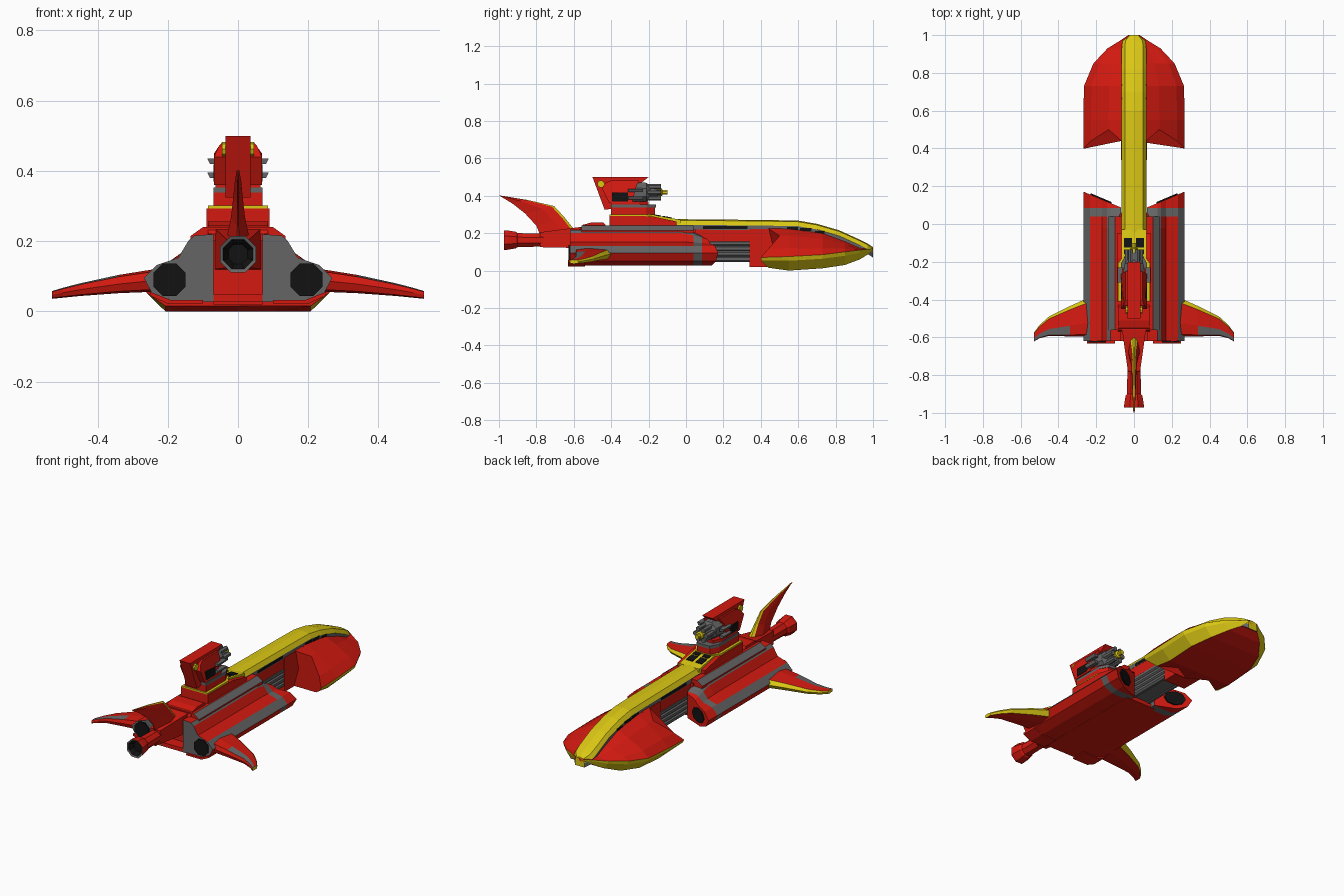
import bpy, bmesh
from math import sin, cos, pi

if "Cube" in bpy.data.objects:
    bpy.data.objects.remove(bpy.data.objects["Cube"])

PAL = {}
for key, col in dict(red=(0.65, 0.01, 0.005), yellow=(0.7, 0.57, 0.007),
                     grey=(0.13, 0.13, 0.13), black=(0.006, 0.006, 0.006)).items():
    m = bpy.data.materials.new(key)
    m.diffuse_color = (*col, 1)
    m.use_nodes = True
    m.node_tree.nodes["Principled BSDF"].inputs["Base Color"].default_value = m.diffuse_color
    PAL[key] = m
KEYS = list(PAL)


def loft(name, rings, mat, mirror=False):
    """Skin closed rings of points; mat is a colour or f(ring, side), caps are side -1."""
    pick = mat if callable(mat) else (lambda i, j: mat)
    bm = bmesh.new()
    vs = [[bm.verts.new(p) for p in r] for r in rings]
    n = len(rings[0])
    for i in range(len(rings) - 1):
        for j in range(n):
            k = (j + 1) % n
            f = bm.faces.new((vs[i][j], vs[i][k], vs[i + 1][k], vs[i + 1][j]))
            f.material_index = KEYS.index(pick(i, j))
    for i in (0, len(rings) - 1):
        f = bm.faces.new(vs[i])
        f.material_index = KEYS.index(pick(i, -1))
    bmesh.ops.recalc_face_normals(bm, faces=bm.faces)
    me = bpy.data.meshes.new(name)
    bm.to_mesh(me)
    bm.free()
    for k in KEYS:
        me.materials.append(PAL[k])
    ob = bpy.data.objects.new(name, me)
    bpy.context.collection.objects.link(ob)
    if mirror:
        ob.modifiers.new("mirror", 'MIRROR').use_mirror_merge = False
    return ob


def slab(name, pts, w, mat):
    """Side profile (y, z[, half width]) extruded across x."""
    pts = [(*p, w)[:3] for p in pts]
    return loft(name, [[(s * q, y, z) for y, z, q in pts] for s in (-1, 1)], mat)


def box(name, x0, x1, y0, y1, z0, z1, mat, mirror=False):
    return loft(name, [[(x0, y, z0), (x1, y, z0), (x1, y, z1), (x0, y, z1)]
                       for y in (y0, y1)], mat, mirror)


def turned(name, x, z, prof, mat, n=8, mirror=False):
    """Round part along y from (y, radius) pairs."""
    return loft(name, [[(x + r * cos(2 * pi * (k + .5) / n), y, z + r * sin(2 * pi * (k + .5) / n))
                        for k in range(n)] for y, r in prof], mat, mirror)


# spine: yellow top, grey window band
spine = [(-.05, .275, .065), (.45, .27, .065), (.6, .267, .065), (.7, .25, .065),
         (.82, .215, .065), (.93, .165, .065), (.97, .145, .06), (1, .125, .03)]
loft("spine", [[(w, y, z - .055), (w, y, z - .03), (w * .75, y, z - .006), (0, y, z),
                (-w * .75, y, z - .006), (-w, y, z - .03), (-w, y, z - .055)] for y, z, w in spine],
     lambda i, j: 'grey' if j in (0, 5, 6) else 'yellow')
for i, (a, b, z) in enumerate([(.09, .33, .222), (.54, .6, .217), (.61, .67, .212), (.69, .74, .196)]):
    box(f"spine_window_{i}", .05, .067, a, b, z, z + .015, 'black', True)

# nose hood: one half lofted along y, swallow-tail rear
hood = []
for y, zt, xr, zr, zb in [(.4, .27, .268, .07, .015), (.55, .268, .268, .075, 0), (.73, .244, .265, .085, .012),
                          (.85, .2, .215, .1, .03), (.93, .165, .14, .11, .06),
                          (.97, .145, .075, .115, .085), (1, .125, .03, .118, .1)]:
    zi = max(zt - .045, zr)
    r = [(0, y, zi), (min(.066, xr), y, zi), (max(.5 * xr, min(.067, xr)), y, zr + .75 * (zi - zr)),
         (xr * .85, y, zr + .3 * (zi - zr)), (xr, y, zr), (xr * .97, y, zr - .3 * (zr - zb)),
         (xr * .77, y, zb), (xr * .4, y, zb), (0, y, zb)]
    if not hood:
        r = [(x, yy, z) for (x, _, z), yy in zip(r, (.44, .44, .5, .44, .4, .4, .44, .5, .44))]
    hood.append(r)
loft("nose_hood", hood, lambda i, j: 'yellow' if j in (4, 5) else 'red', True)

# neck with ribbed grey pipes
box("neck_upper", -.064, .064, -.05, .46, .155, .225, 'red')
box("neck_collar", -.07, .07, .34, .52, .02, .222, 'red')
box("neck_core", -.05, .05, .04, .36, .05, .16, 'grey')
for i in range(4):
    turned(f"neck_pipe_{i}", .05, .062 + .028 * i, [(.04, .018), (.35, .018)], 'grey', 8, True)

# side pods: shaped section with a slanted scoop front
sec = [(.07, .028), (.19, .028), (.245, .052), (.268, .095), (.232, .132), (.17, .153),
       (.142, .2), (.125, .216), (.07, .22)]


def pod_ring(y, top, slant=0):
    return [(x, y + slant * (x - .07), z if z < .14 else .14 + (z - .14) * top) for x, z in sec]


def pod_mat(i, j):
    if j == -1:
        return 'grey' if i == 0 else 'red'
    return 'grey' if i == 2 or (j in (3, 6) and i < 3) else 'red'


loft("side_pod", [pod_ring(-.62, 1), pod_ring(-.02, 1), pod_ring(.04, .8), pod_ring(.085, .55),
                  pod_ring(.088, .4, .42)], pod_mat, True)
turned("pod_exhaust", .195, .09, [(-.628, .05), (-.6, .05)], 'black', 8, True)
loft("pod_intake", [[(.175 + .055 * cos(k * pi / 4), .137 + d + .42 * .055 * cos(k * pi / 4),
                      .09 + .042 * sin(k * pi / 4)) for k in range(8)] for d in (-.03, .003)], 'black', True)
# red lip around each pod's rear
loft("pod_rear_lip", [[(.1, y, .022), (.2, y, .022), (.25, y, .045), (.25, y, .056), (.19, y, .032), (.1, y, .032)]
                      for y in (-.632, -.54)], 'red', True)

# central hull and decks
box("hull_core", -.08, .08, -.55, .05, .04, .22, 'red')
box("belly_plate", -.1, .1, -.62, .06, .027, .05, 'red')
loft("main_deck", [[(s * w, y, z) for s, w, z in ((-1, .135, .2), (-1, .135, .215), (-1, .1, .24),
                                                  (1, .1, .24), (1, .135, .215), (1, .135, .2))]
                   for y in (-.56, .04)], lambda i, j: 'grey' if j in (1, 3) else 'red')
slab("rear_deck_step", [(-.57, .22), (-.55, .245), (-.51, .256), (-.44, .256), (-.42, .23)], .085, 'red')
slab("turret_plinth", [(-.41, .23), (-.41, .293), (-.18, .29), (-.05, .262), (-.05, .23)], .09, 'red')
slab("cockpit_cover", [(-.2, .25), (-.2, .302), (-.03, .272), (-.03, .25)], .066, 'yellow')
for i, y in enumerate((-.125, -.185)):
    loft(f"cockpit_window_{i}", [[(x, yy, .267 - .176 * (yy + .03) + h) for x, h in
                                 ((.01, 0), (.052, 0), (.052, .009), (.01, .009))]
                                for yy in (y, y + .05)], 'black', True)

# turret base layers
for name, w, y0, y1, z0, z1, c in [("turret_ring", .085, -.41, -.16, .29, .301, 'yellow'),
                                   ("turret_base", .07, -.4, -.165, .3, .338, 'red'),
                                   ("turret_band", .07, -.4, -.16, .336, .353, 'grey'),
                                   ("turret_neck", .064, -.4, -.2, .352, .37, 'red')]:
    loft(name, [[(-w, y0, z), (w, y0, z), (w, y1 - .05, z), (w * .6, y1, z), (-w * .6, y1, z),
                 (-w, y1 - .05, z)] for z in (z0, z1)], c)

# turret head, crest, studs and gun
slab("turret_head", [(-.45, .44, .068), (-.43, .47, .055), (-.4, .482, .045), (-.25, .482, .045),
                     (-.265, .45, .068), (-.29, .36, .068), (-.41, .36, .068)], .068, 'red')
slab("turret_crest", [(-.5, .5), (-.2, .5), (-.235, .472), (-.3, .46), (-.4, .33), (-.435, .325)], .035, 'red')
box("turret_window", .06, .07, -.395, -.31, .37, .418, 'black', True)
slab("turret_stud", [(-.455 + .02 * cos(k * pi / 4), .463 + .02 * sin(k * pi / 4)) for k in range(8)], .045, 'yellow')
for i, z in enumerate((.38, .42)):
    loft(f"turret_side_fin_{i}", [[(.06, y, z), (.08, y, z), (.088, y, z + .016), (.06, y, z + .016)]
                                  for y in (-.31, -.23)], 'grey', True)
turned("gun_housing", 0, .418, [(-.31, .05), (-.27, .062), (-.21, .055), (-.19, .035), (-.15, .03)], 'grey')
for k in range(6):
    a = k * pi / 3
    turned(f"gun_barrel_{k}", .035 * cos(a), .418 + .035 * sin(a), [(-.23, .014), (-.135, .014)], 'grey', 6)
turned("gun_muzzle", 0, .418, [(-.16, .022), (-.13, .022), (-.125, .013), (-.1, .013)], 'yellow')

# tail boom, central engine and fin
slab("tail_boom", [(-.78, .125, .032), (-.78, .205, .032), (-.55, .235, .065), (-.55, .12, .065)], .03, 'red')
turned("tail_engine", 0, .163,
       [(-.94, .03), (-.968, .046), (-.972, .056), (-.955, .056), (-.91, .048), (-.9, .04), (-.78, .038), (-.7, .038)],
       lambda i, j: 'black' if i == 0 else 'grey' if i == 1 else 'red')
fin = []
for yb, zb, yf, zf, w in [(-.78, .19, -.59, .21, .034), (-.8, .24, -.65, .285, .02), (-.86, .305, -.705, .345, .013),
                          (-.93, .36, -.85, .378, .009), (-1, .402, -.985, .4, .004)]:
    fin.append([(s * q * w, yb + t * (yf - yb), zb + t * (zf - zb)) for s, q, t in
                ((1, .1, 0), (1, 1, .6), (1, .6, .92), (1, .2, 1), (-1, .2, 1), (-1, .6, .92), (-1, 1, .6), (-1, .1, 0))])
loft("tail_fin", fin, lambda i, j: 'yellow' if j in (2, 3, 4) else 'red')

# swept wings with yellow leading edge and grey rear panel
wing = []
for x, yl, yt, z, h in [(.24, -.39, -.595, .088, .032), (.34, -.435, -.595, .078, .026), (.45, -.49, -.592, .062, .018),
                        (.5, -.535, -.605, .053, .014), (.53, -.575, -.622, .047, .011)]:
    d = yt - yl
    wing.append([(x, yl + t * d, z + k * h) for t, k in
                 ((0, .1), (.12, .75), (.65, 1), (.95, .8), (1, 0), (.95, -.8), (.5, -1), (.12, -.8))])
loft("wing", wing, lambda i, j: 'yellow' if j in (0, 7) or i >= 4 or (i == 3 and j == -1)
     else 'grey' if j == 2 and i > 0 else 'red', True)
